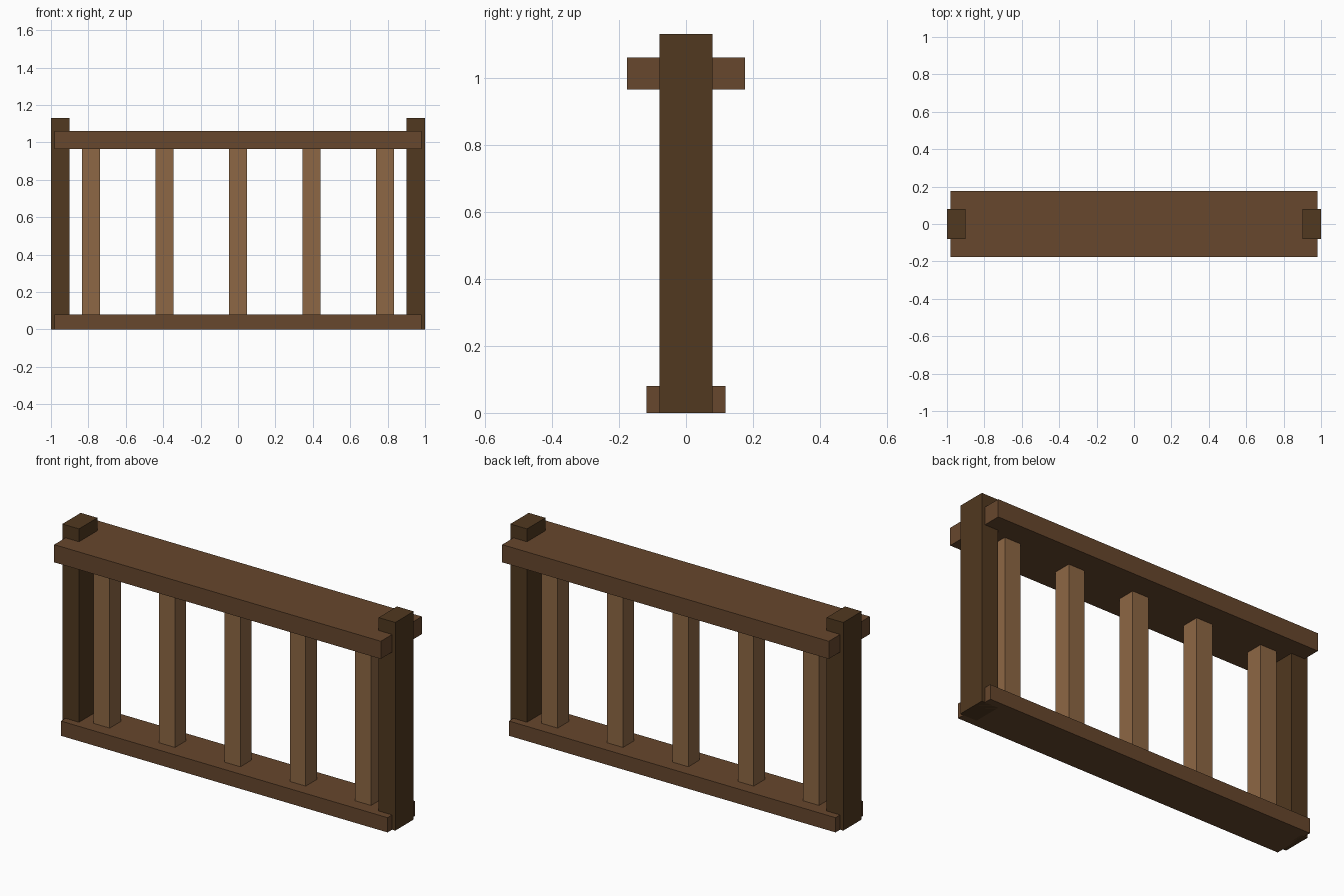
import bpy

if "Cube" in bpy.data.objects:
    bpy.data.objects.remove(bpy.data.objects["Cube"])


def material(name, rgb):
    mat = bpy.data.materials.new(name)
    mat.diffuse_color = (*rgb, 1.0)
    mat.use_nodes = True
    mat.node_tree.nodes["Principled BSDF"].inputs["Base Color"].default_value = mat.diffuse_color
    return mat


def box(name, x, y, z, mat):
    """Axis-aligned box from (min, max) ranges."""
    spans = (x, y, z)
    bpy.ops.mesh.primitive_cube_add(size=1, location=[(a + b) / 2 for a, b in spans])
    obj = bpy.context.object
    obj.name = name
    obj.scale = [b - a for a, b in spans]
    bpy.ops.object.transform_apply(location=False, rotation=False, scale=True)
    obj.data.materials.append(mat)
    return obj


dark_wood = material("dark_wood", (0.082, 0.040, 0.014))
rail_wood = material("rail_wood", (0.135, 0.063, 0.026))
light_wood = material("light_wood", (0.27, 0.137, 0.058))

# End posts
for side, x in (("left", (-1.0, -0.9)), ("right", (0.9, 1.0))):
    box(f"{side}_post", x, (-0.079, 0.079), (0, 1.13), dark_wood)

# Handrail and bottom rail
box("top_rail", (-0.981, 0.981), (-0.176, 0.176), (0.964, 1.06), rail_wood)
box("bottom_rail", (-0.981, 0.981), (-0.118, 0.118), (0, 0.08), rail_wood)

# Evenly spaced square balusters
half = 0.048
for i in range(5):
    x = (i - 2) * 0.3925
    box(f"baluster_{i + 1}", (x - half, x + half), (-half, half), (0.08, 0.964), light_wood)
